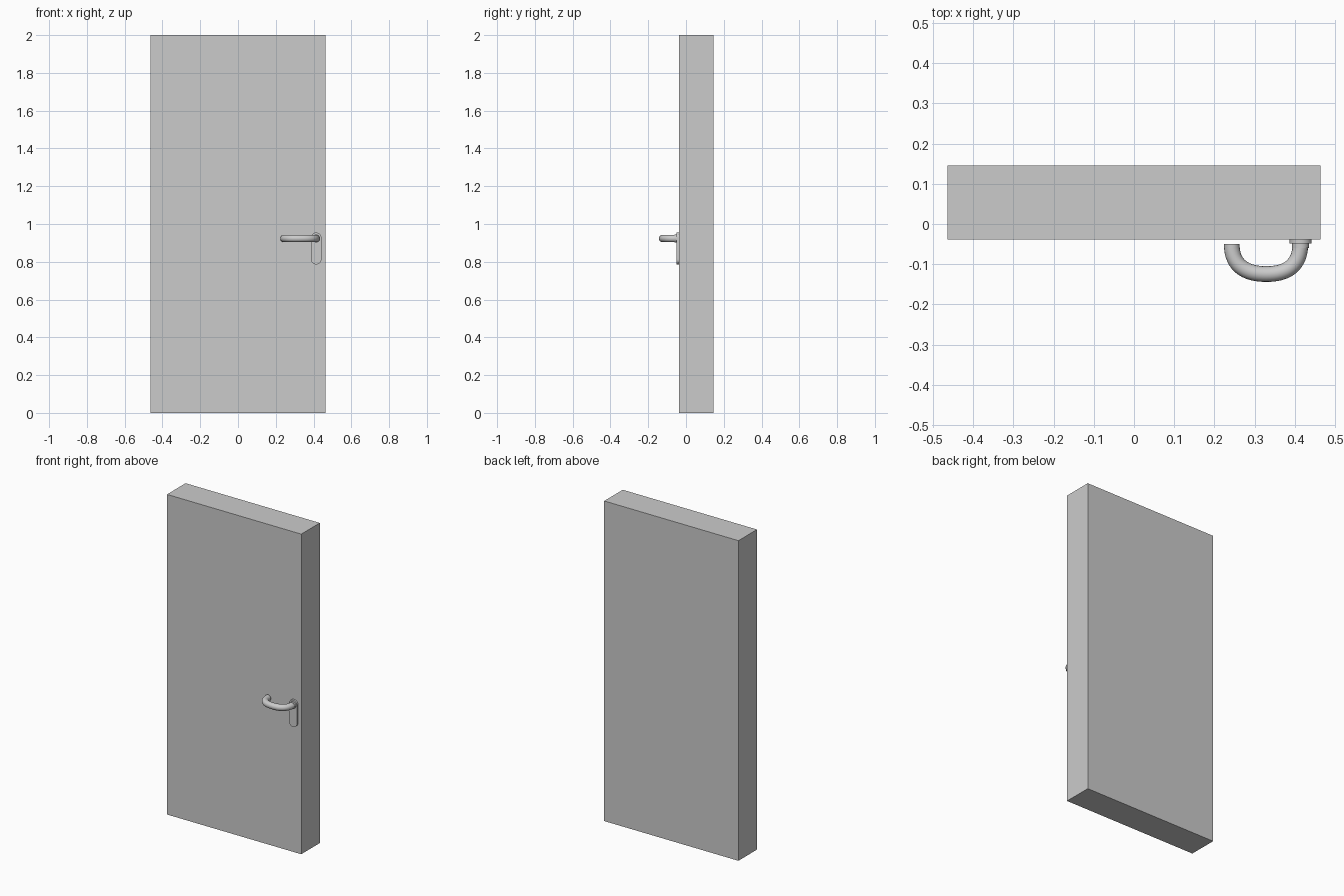
import bpy, bmesh
from math import sin, cos, pi

if "Cube" in bpy.data.objects:
    bpy.data.objects.remove(bpy.data.objects["Cube"])

FRONT = -0.038          # y of the door's front face
HX, HZ = 0.414, 0.923   # handle spindle position


def prism(name, outline, y0, y1, smooth=True):
    """Extrude an x-z outline from y0 to y1."""
    bm = bmesh.new()
    face = bm.faces.new([bm.verts.new((x, y0, z)) for x, z in outline])
    new = bmesh.ops.extrude_face_region(bm, geom=[face])["geom"]
    verts = [g for g in new if isinstance(g, bmesh.types.BMVert)]
    bmesh.ops.translate(bm, verts=verts, vec=(0, y1 - y0, 0))
    bmesh.ops.recalc_face_normals(bm, faces=bm.faces)
    mesh = bpy.data.meshes.new(name)
    bm.to_mesh(mesh)
    bm.free()
    ob = bpy.data.objects.new(name, mesh)
    bpy.context.collection.objects.link(ob)
    if smooth:
        smooth_shade(ob)
    return ob


def smooth_shade(ob):
    bpy.ops.object.select_all(action='DESELECT')
    ob.select_set(True)
    bpy.context.view_layer.objects.active = ob
    bpy.ops.object.shade_smooth_by_angle()


def arc(cx, cz, r, a0, a1, n):
    return [(cx + r * cos(a0 + (a1 - a0) * i / n),
             cz + r * sin(a0 + (a1 - a0) * i / n)) for i in range(n + 1)]


# Door slab
prism("door_slab", [(-0.464, 0), (0.464, 0), (0.464, 2), (-0.464, 2)],
      FRONT, 0.145, smooth=False)

# Rounded backplate
R = 0.0275
plate = arc(HX, 0.955 - R, R, 0, pi, 16) + arc(HX, 0.786 + R, R, pi, 2 * pi, 16)
prism("handle_backplate", plate, FRONT - 0.011, FRONT)

# Collar around the spindle
prism("handle_collar", arc(HX, HZ, 0.021, 0, 2 * pi * 31 / 32, 31),
      FRONT - 0.022, FRONT - 0.005)

# Bent tubular lever
curve = bpy.data.curves.new("handle_lever", 'CURVE')
curve.dimensions = '3D'
curve.resolution_u = 16
curve.bevel_depth = 0.0195
curve.bevel_resolution = 6
curve.use_fill_caps = True
spline = curve.splines.new('BEZIER')
spline.bezier_points.add(2)
path = [  # point, left handle, right handle (x, y)
    ((0.243, -0.05), (0.243, -0.03), (0.243, -0.105)),
    ((0.329, -0.1245), (0.279, -0.1245), (0.379, -0.1245)),
    ((HX, -0.045), (HX, -0.105), (HX, -0.03)),
]
for bp, (co, left, right) in zip(spline.bezier_points, path):
    bp.handle_left_type = bp.handle_right_type = 'FREE'
    bp.co, bp.handle_left, bp.handle_right = [(*p, HZ) for p in (co, left, right)]
lever = bpy.data.objects.new("handle_lever", curve)
bpy.context.collection.objects.link(lever)
bpy.ops.object.select_all(action='DESELECT')
lever.select_set(True)
bpy.context.view_layer.objects.active = lever
bpy.ops.object.convert(target='MESH')
smooth_shade(bpy.context.object)
